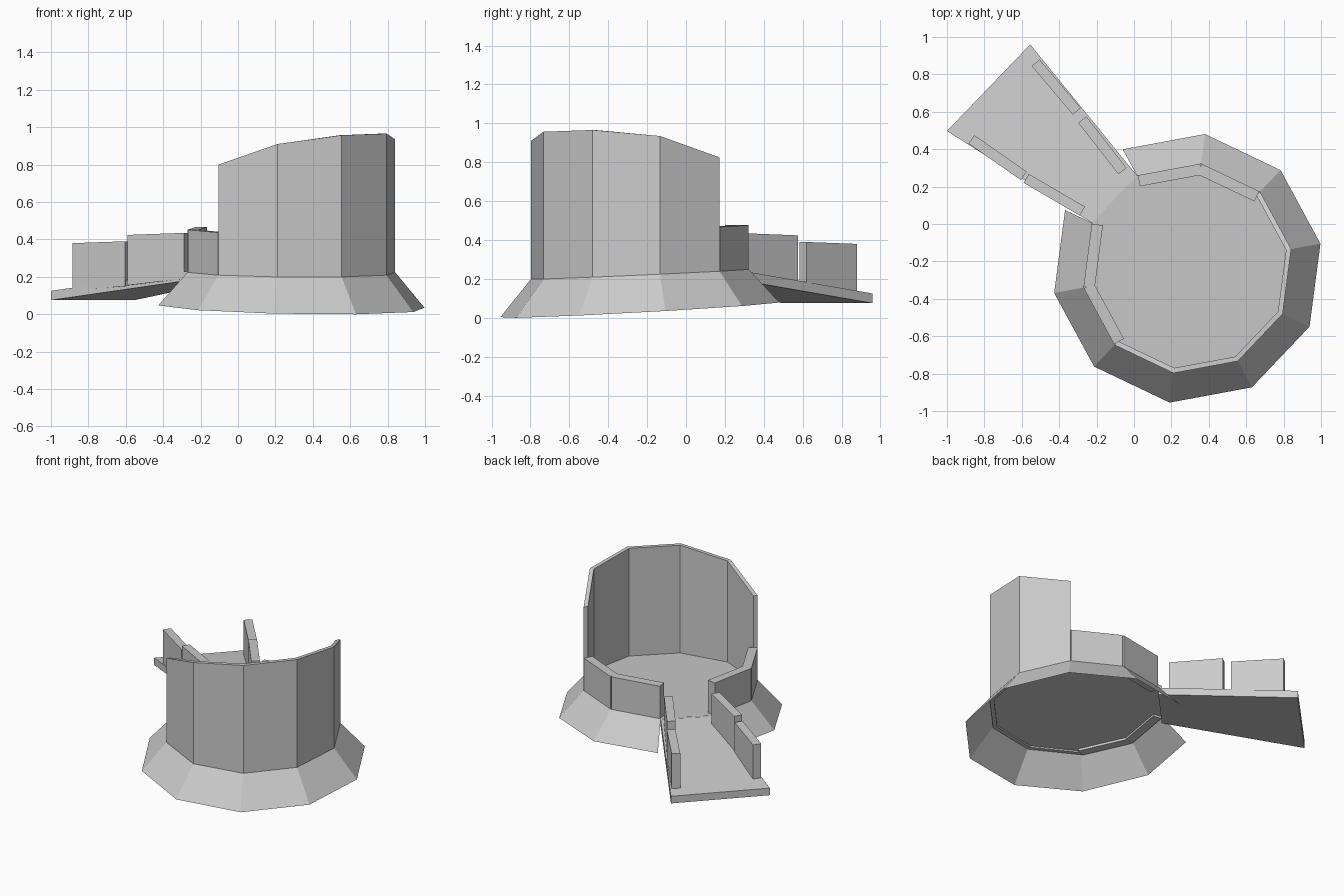
import bpy
from math import cos, sin, radians
from mathutils import Vector

if "Cube" in bpy.data.objects:
    bpy.data.objects.remove(bpy.data.objects["Cube"])

CX, CY = 0.285, -0.237
R_OUT, R_IN = 0.724, 0.565


def ring(k, r):
    a = radians(10.5 + 36 * k)
    return CX + r * cos(a), CY + r * sin(a)


def ground_z(x, y):
    return 0.0593 - 0.0185 * x + 0.0547 * y


def floor_z(x, y):
    return 0.237 - 0.008 * x + 0.045 * y


def at(p, fn, dz=0.0):
    return (p[0], p[1], fn(*p) + dz)


def make(name, verts, faces):
    me = bpy.data.meshes.new(name)
    me.from_pydata(verts, [], faces)
    me.update()
    ob = bpy.data.objects.new(name, me)
    bpy.context.collection.objects.link(ob)
    return ob


BOX = [(3, 2, 1, 0), (4, 5, 6, 7), (0, 1, 5, 4), (1, 2, 6, 5), (2, 3, 7, 6), (3, 0, 4, 7)]


def panel(name, p, q, thick, bottom, top):
    """Upright slab along outer line p-q, thickened to the left; (start, end) heights."""
    p, q = Vector(p), Vector(q)
    d = (q - p).normalized()
    n = Vector((-d.y, d.x)) * thick
    pts = [p, q, q + n, p + n]
    ends = (0, 1, 1, 0)
    verts = [(*v, bottom[e]) for v, e in zip(pts, ends)]
    verts += [(*v, top[e]) for v, e in zip(pts, ends)]
    return make(name, verts, BOX)


# Tilted floor
make("floor", [at(ring(k, R_IN), floor_z) for k in range(10)], [tuple(range(10))])

# Flared skirt, open underneath and where the ramp enters
verts = [at(ring(k, R_OUT), ground_z) for k in range(10)]
verts += [at(ring(k, R_IN), floor_z) for k in range(10)]
make("base_skirt", verts,
     [(k, (k + 1) % 10, 10 + (k + 1) % 10, 10 + k) for k in range(10) if k != 3])

# Tall back wall, five mitred panels with an arched top edge
tops = [0.80, 0.91, 0.957, 0.966, 0.935, 0.825]
verts, faces = [], []
for i, z in enumerate(tops):
    o, n = ring(6 + i, R_IN), ring(6 + i, R_IN - 0.028)
    verts += [at(o, floor_z, -0.01), at(n, floor_z, -0.01), (*n, z), (*o, z)]
for i in range(5):
    a, b = 4 * i, 4 * i + 4
    faces += [(a + j, a + (j + 1) % 4, b + (j + 1) % 4, b + j) for j in range(4)]
faces += [(3, 2, 1, 0), (20, 21, 22, 23)]
make("tall_wall", verts, faces)

# Low parapets around the ring
for i, k in enumerate((1, 2, 4, 5)):
    p, q = Vector(ring(k, R_IN)), Vector(ring(k + 1, R_IN))
    p, q = p.lerp(q, 0.015), p.lerp(q, 0.985)
    zs = [floor_z(*v) for v in (p, q)]
    panel(f"ring_parapet_{i + 1}", p, q, 0.06,
          [z - 0.015 for z in zs], [z + 0.228 for z in zs])

# Sloping entrance ramp, widening outward
foot = [(-0.555, 0.96), (-1.0, 0.497)]
inner = [ring(4, R_IN), ring(3, R_IN)]
plan = foot + inner
top_z = [0.125, 0.125] + [floor_z(*p) - 0.002 for p in inner]
make("ramp", [(*p, z - 0.05) for p, z in zip(plan, top_z)]
     + [(*p, z) for p, z in zip(plan, top_z)], BOX)

# Ramp parapets
rails = [
    ((-0.885, 0.43), (-0.605, 0.235), (0.125, 0.15), (0.38, 0.39)),
    ((-0.59, 0.22), (-0.29, 0.045), (0.155, 0.19), (0.424, 0.435)),
    ((-0.285, 0.62), (-0.505, 0.88), (0.15, 0.125), (0.39, 0.38)),
    ((-0.04, 0.30), (-0.255, 0.575), (0.19, 0.155), (0.435, 0.424)),
]
for i, (p, q, b, t) in enumerate(rails):
    panel(f"ramp_parapet_{i + 1}", p, q, 0.055, b, t)
